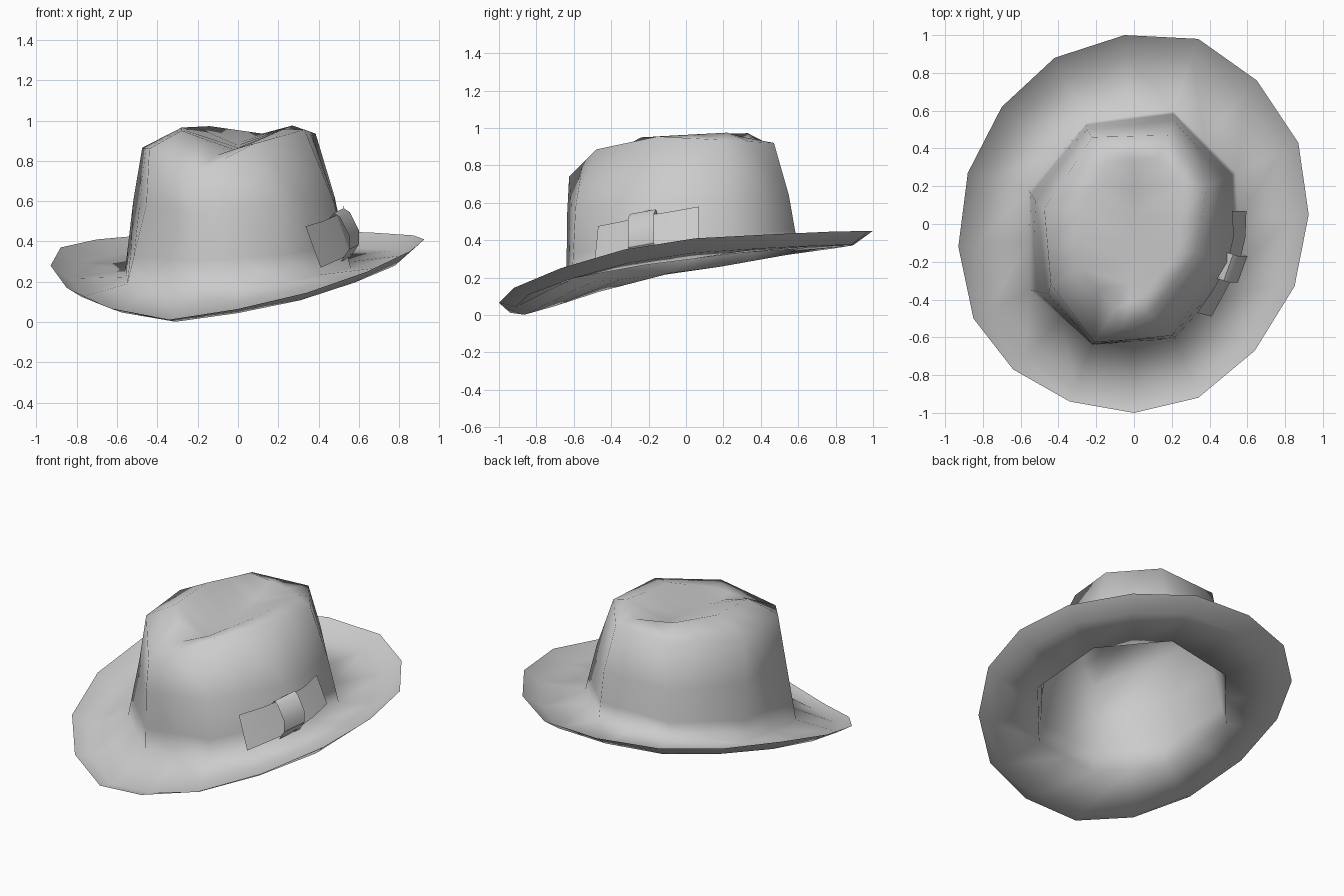
import bpy, bmesh
from mathutils import Vector

if "Cube" in bpy.data.objects:
    bpy.data.objects.remove(bpy.data.objects["Cube"])


def finish(name, bm, angle):
    bmesh.ops.remove_doubles(bm, verts=bm.verts, dist=0.0005)
    bmesh.ops.recalc_face_normals(bm, faces=bm.faces)
    mesh = bpy.data.meshes.new(name)
    bm.to_mesh(mesh)
    bm.free()
    ob = bpy.data.objects.new(name, mesh)
    bpy.context.collection.objects.link(ob)
    bpy.context.view_layer.objects.active = ob
    ob.select_set(True)
    bpy.ops.object.shade_smooth_by_angle(angle=angle)
    ob.select_set(False)
    return ob


def loft(name, rings, closed, angle):
    bm = bmesh.new()
    rows = [[bm.verts.new(p) for p in r] for r in rings]
    n = len(rows[0])
    for a, b in zip(rows, rows[1:]):
        for i in range(n if closed else n - 1):
            j = (i + 1) % n
            bm.faces.new((a[i], a[j], b[j], b[i]))
    return finish(name, bm, angle)


def split(ring):
    """Add a midpoint on each side of an eight-point ring."""
    pts = [Vector(p) for p in ring]
    out = []
    for i, p in enumerate(pts):
        out += [p, (p + pts[(i + 1) % len(pts)]) / 2]
    return out


# brim outline, clockwise from the back right
rim = [Vector(p) for p in [
    (.34, .98, .45), (.65, .76, .445), (.87, .43, .43), (.925, .05, .41),
    (.85, -.33, .35), (.64, -.67, .25), (.34, -.92, .145), (0, -1, .065),
    (-.34, -.94, .012), (-.64, -.77, .07), (-.85, -.5, .17), (-.93, -.12, .28),
    (-.88, .27, .37), (-.7, .62, .41), (-.42, .88, .435), (-.05, 1, .45)]]

# crown rings from the tilted base up to the pinched crease
base_xy = [(.21, .6), (.54, .27), (.56, -.22), (.22, -.61),
           (-.22, -.64), (-.55, -.35), (-.56, .18), (-.25, .54)]
base = split([(x, y, .265 + .055 * x + .13 * y) for x, y in base_xy])
wall = split([(.21, .55, .64), (.48, .24, .62), (.475, -.2, .6), (.2, -.59, .58),
              (-.22, -.635, .55), (-.455, -.37, .58), (-.52, .12, .6), (-.25, .5, .62)])
lip = split([(.18, .47, .92), (.385, .2, .935), (.33, -.15, .955), (.08, -.48, .885),
             (-.21, -.625, .74), (-.44, -.32, .86), (-.475, .08, .865), (-.22, .46, .905)])
ridge = split([(.12, .35, .935), (.27, .22, .975), (.22, -.15, .955), (.05, -.38, .88),
               (-.1, -.45, .83), (-.28, -.24, .95), (-.28, .08, .965), (-.14, .33, .972)])
crease = split([(0, .2, .89), (0, .2, .89), (0, -.1, .865), (-.02, -.32, .84),
                (-.02, -.32, .84), (-.02, -.32, .84), (0, -.1, .865), (0, .2, .89)])
curl = [b.lerp(r, .75) - Vector((0, 0, .05)) for b, r in zip(base, rim)]
flare = [b.lerp(w, .35) for b, w in zip(base, wall)]
loft("hat_body", [rim, curl, base, flare, wall, lip, ridge, crease], True, 3.1)

# bow ribbon tails: upper and lower edges
loft("bow_front_tail", [
    [(.335, -.47, .475), (.42, -.345, .50), (.49, -.22, .53)],
    [(.41, -.49, .27), (.49, -.345, .305), (.56, -.2, .335)]], False, .6)
loft("bow_back_tail", [
    [(.49, -.22, .53), (.525, -.07, .555), (.52, .07, .58)],
    [(.56, -.2, .335), (.59, -.07, .375), (.595, .07, .41)]], False, .6)

# bow knot: a folded strip wrapped round the ribbon
section = [(.44, -.29, .50), (.475, -.3, .54), (.505, -.31, .52), (.55, -.31, .43),
           (.55, -.31, .36), (.51, -.3, .30)]
loft("bow_knot", [section, [(x + .05, y + .14, z + .025) for x, y, z in section]], False, .6)
